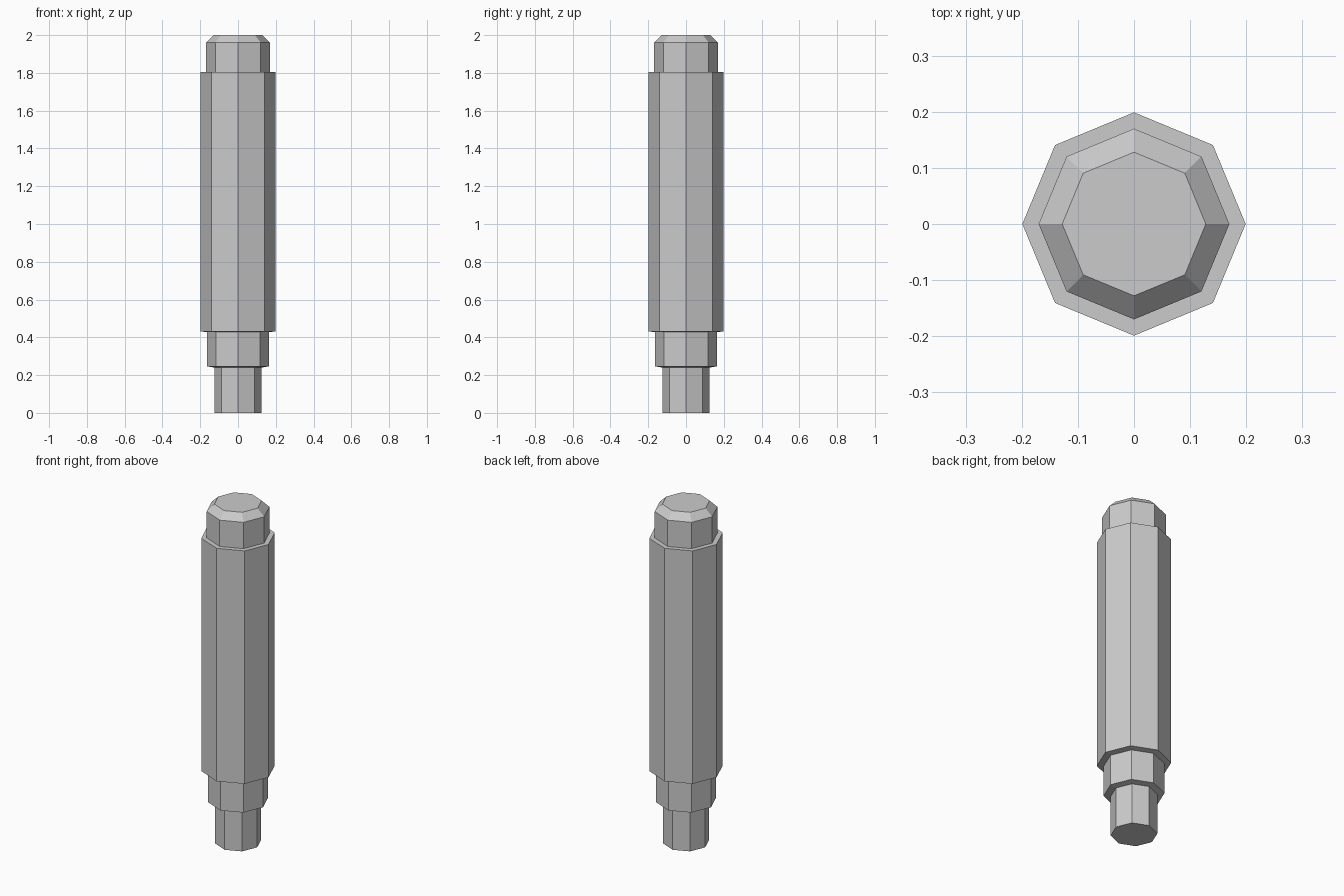
import bpy
import bmesh
from math import cos, sin, tau

SIDES = 8

cube = bpy.data.objects.get("Cube")
if cube:
    bpy.data.objects.remove(cube, do_unlink=True)

grey = bpy.data.materials.new("light_grey")
grey.use_nodes = True
colour = (0.6, 0.6, 0.6, 1)
grey.diffuse_color = colour
grey.node_tree.nodes["Principled BSDF"].inputs["Base Color"].default_value = colour


def turned_part(name, profile, cap_bottom=False, cap_top=False):
    """Revolve (radius, height) points into a flat-sided part."""
    bm = bmesh.new()
    rings = [[bm.verts.new((r * cos(tau * i / SIDES), r * sin(tau * i / SIDES), z))
              for i in range(SIDES)] for r, z in profile]
    for low, high in zip(rings, rings[1:]):
        for i in range(SIDES):
            j = (i + 1) % SIDES
            bm.faces.new((low[i], low[j], high[j], high[i]))
    if cap_bottom:
        bm.faces.new(rings[0][::-1])
    if cap_top:
        bm.faces.new(rings[-1])
    mesh = bpy.data.meshes.new(name)
    bm.to_mesh(mesh)
    bm.free()
    mesh.materials.append(grey)
    obj = bpy.data.objects.new(name, mesh)
    bpy.context.collection.objects.link(obj)
    return obj


# Narrow stem at the foot
turned_part("stem", [(0.125, 0), (0.125, 0.24)], cap_bottom=True)

# Stepped collar with a slightly sloping underside
turned_part("collar", [(0.125, 0.24), (0.163, 0.246), (0.163, 0.427)])

# Long main barrel with a flat shoulder on top
turned_part("barrel", [(0.163, 0.427), (0.199, 0.432), (0.199, 1.805), (0.17, 1.805)])

# Chamfered end cap
turned_part("end_cap", [(0.17, 1.805), (0.17, 1.96), (0.128, 2)], cap_top=True)
